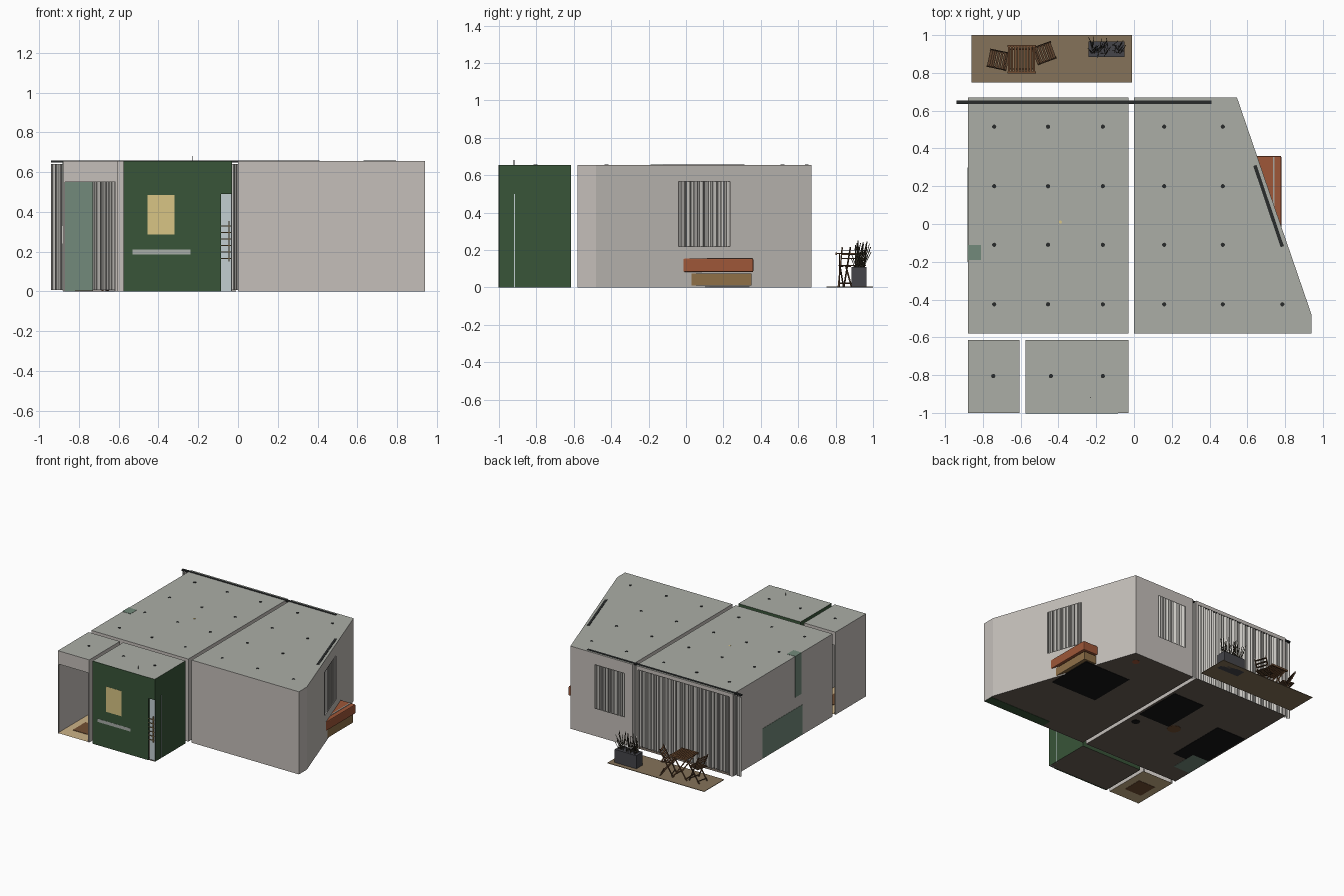
import bpy, bmesh, math, random
from mathutils import Vector, Matrix

if "Cube" in bpy.data.objects:
    bpy.data.objects.remove(bpy.data.objects["Cube"])
random.seed(4)
H = 0.655
mats = {}

def material(rgb):
    if rgb not in mats:
        m = bpy.data.materials.new("paint_%d" % len(mats))
        m.diffuse_color = [((c + .055) / 1.055) ** 2.4 for c in rgb] + [1]
        m.use_nodes = True
        m.node_tree.nodes["Principled BSDF"].inputs["Base Color"].default_value = m.diffuse_color
        mats[rgb] = m
    return mats[rgb]

WALL, CEIL, GREEN = (.77, .75, .73), (.67, .68, .65), (.22, .33, .22)
TEAL, WOOD, DARK, BLACK = (.45, .54, .48), (.45, .31, .2), (.16, .17, .17), (.08, .08, .08)
TAN, RUST, FLOOR = (.80, .70, .53), (.62, .34, .22), (.42, .38, .34)
DECK, GREY, CLOTH, OAK = (.52, .45, .35), (.27, .27, .29), (.78, .77, .75), (.56, .44, .28)

def finish(name, bm, col, M=Matrix()):
    bm.transform(M)
    me = bpy.data.meshes.new(name)
    bm.to_mesh(me)
    bm.free()
    me.materials.append(material(col))
    ob = bpy.data.objects.new(name, me)
    bpy.context.collection.objects.link(ob)
    return ob

def box(bm, x0, x1, y0, y1, z0, z1):
    bmesh.ops.create_cube(bm, size=1, matrix=Matrix.Translation(((x0 + x1) / 2, (y0 + y1) / 2, (z0 + z1) / 2))
                          @ Matrix.Diagonal((x1 - x0, y1 - y0, z1 - z0, 1)))

def bar(bm, p, q, w, h=None):
    p, q = Vector(p), Vector(q)
    d = q - p
    bmesh.ops.create_cube(bm, size=1, matrix=Matrix.Translation((p + q) / 2) @ d.to_track_quat('Z', 'Y').to_matrix().to_4x4()
                          @ Matrix.Diagonal((w, h or w, d.length, 1)))

def boxes(name, col, *dims):
    bm = bmesh.new()
    for d in dims:
        box(bm, *d)
    return finish(name, bm, col)

def disc(name, col, x, y, r, z0, z1):
    bm = bmesh.new()
    bmesh.ops.create_cone(bm, cap_ends=True, segments=20, radius1=r, radius2=r, depth=z1 - z0,
                          matrix=Matrix.Translation((x, y, (z0 + z1) / 2)))
    return finish(name, bm, col)

def wall(name, p, q, col, holes=()):
    """Thin upright wall from p to q; holes are (s0, s1, z0, z1) along its length."""
    p, q = Vector((*p, 0)), Vector((*q, 0))
    L = (q - p).length
    u = (q - p) / L
    ss = sorted({0, L, *[h[i] for h in holes for i in (0, 1)]})
    zs = sorted({0, H, *[h[i] for h in holes for i in (2, 3)]})
    bm = bmesh.new()
    for a, b in zip(ss, ss[1:]):
        for c, d in zip(zs, zs[1:]):
            if any(h[0] < (a + b) / 2 < h[1] and h[2] < (c + d) / 2 < h[3] for h in holes):
                continue
            bm.faces.new([bm.verts.new(p + u * s + Vector((0, 0, z))) for s, z in ((a, c), (b, c), (b, d), (a, d))])
    bmesh.ops.remove_doubles(bm, verts=bm.verts, dist=1e-5)
    finish(name, bm, col)

def slab(name, pts, z, col):
    bm = bmesh.new()
    bm.faces.new([bm.verts.new((x, y, z)) for x, y in pts])
    finish(name, bm, col)

def room(name, pts, col, holes):
    for i, p in enumerate(pts):
        wall("%s_wall_%d" % (name, i), p, pts[(i + 1) % len(pts)], col, holes.get(i, ()))
    slab(name + "_ceiling", pts, H, CEIL)
    slab(name + "_floor", pts, .002, TAN if name == "entry" else FLOOR)

def rect(x0, x1, y0, y1):
    return [(x0, y0), (x1, y0), (x1, y1), (x0, y1)]

# rooms
room("living", rect(-.88, -.03, -.58, .67), WALL, {0: [(.01, .26, 0, .55)], 2: [(.02, .82, 0, .625)]})
room("bedroom", [(0, -.58), (.94, -.58), (.94, -.48), (.545, .67), (0, .67)], WALL,
     {2: [(.465, .756, .22, .565)], 3: [(.215, .475, .22, .565)]})
room("entry", rect(-.88, -.605, -1, -.615), WALL, {0: [(.01, .265, 0, .55)], 2: [(.015, .265, 0, .55)]})
room("bathroom", rect(-.575, -.03, -1, -.615), GREEN, {0: [(.49, .545, 0, .49)]})

# ceiling downlights
spots = [(x, y) for x in (-.74, -.455, -.165, .16, .47) for y in (.515, .2, -.11, -.425)]
spots += [(.785, -.425), (-.745, -.805), (-.44, -.805), (-.165, -.805)]
for x, y in spots:
    disc("downlight", DARK, x, y, .011, H - .01, H + .002)

# curtain rails and pleated curtains
def curtain(name, p, q):
    p, q = Vector((*p, 0)), Vector((*q, 0))
    u = (q - p).normalized()
    n = Vector((-u.y, u.x, 0))
    N = int((q - p).length / .005)
    bm = bmesh.new()
    prev = None
    for i in range(N + 1):
        c = p.lerp(q, i / N) + n * .013 * math.sin(i * 1.25) + u * .004 * math.sin(i * 2.1)
        row = [bm.verts.new(c + Vector((0, 0, z))) for z in (.008, .64)]
        if prev:
            bm.faces.new((prev[0], row[0], row[1], prev[1]))
        prev = row
    finish(name, bm, CLOTH)
    bm = bmesh.new()
    bar(bm, p + Vector((0, 0, H - .004)), q + Vector((0, 0, H - .004)), .018, .016)
    bm.verts.ensure_lookup_table()
    rail = finish(name + "_rail", bm, DARK)
    # keep the rail flat on the ceiling
    for v in rail.data.vertices:
        v.co.z = H + .003 if v.co.z > H - .004 else H - .008

curtain("back_curtain", (-.94, .645), (.41, .645))
curtain("side_curtain", (.64, .31), (.785, -.12))

# bathroom fittings on the front wall
boxes("bathroom_front_panel", GREEN, (-.575, -.085, -1.002, -.995, 0, H))
boxes("mirror", (.85, .77, .52), (-.455, -.32, -1.003, -.985, .285, .485))
boxes("shelf", (.66, .68, .66), (-.53, -.24, -1.003, -.95, .185, .21))
boxes("shower_glass", (.76, .81, .82), (-.085, -.032, -.985, -.98, 0, .49))
boxes("shower_edge", (.76, .81, .82), (-.04, -.029, -.92, -.915, 0, .5))
bm = bmesh.new()
for i in range(6):
    z = .165 + i * .033
    bar(bm, (-.15, -.998, z), (-.035, -.998, z), .005)
for x in (-.125, -.045):
    bar(bm, (x, -.998, .15), (x, -.998, .355), .006)
finish("towel_rack", bm, (.6, .5, .32))
boxes("shower_pipe", DARK, (-.232, -.228, -.922, -.918, .3, .68))

# kitchen along the left wall
boxes("tall_cabinet", TEAL, (-.878, -.73, -.42, -.2, 0, .58))
boxes("base_cabinets", TEAL, (-.882, -.75, -.2, .3, .005, .24))
boxes("extractor_duct", TEAL, (-.882, -.81, -.19, -.11, .33, H + .002))
boxes("worktop", DARK, (-.878, -.74, -.2, .3, .24, .25))

# rugs and mats showing on the underside
boxes("kitchen_rug", BLACK, (-.87, -.61, -.28, .22, 0, .004))
boxes("living_rug", BLACK, (-.33, -.05, 0, .4, 0, .004))
boxes("bed_rug", BLACK, (.33, .74, -.05, .34, 0, .006))
boxes("door_mat", WOOD, (-.82, -.67, -.9, -.74, 0, .005))

# bed reaching through the slanted wall
boxes("bed_base", OAK, (.36, .765, .03, .35, .01, .075))
bed = boxes("mattress", RUST, (.32, .78, -.02, .36, .082, .155))
bv = bed.modifiers.new("round", 'BEVEL')
bv.width = .006
bv.segments = 2
boxes("bed_trim", (.66, .64, .61), (.735, .745, -.015, .355, .15, .158))
boxes("wardrobe", GREEN, (.38, .935, -.578, -.5, 0, .55))

# living room furniture
boxes("sofa", GREY, (-.14, -.04, .02, .4, .01, .1), (-.07, -.04, .02, .4, .1, .19))
disc("dining_table_foot", WOOD, -.38, .0, .05, 0, .01)
disc("dining_table_stem", WOOD, -.38, .0, .012, .01, .18)
disc("dining_table_top", WOOD, -.38, .0, .11, .18, .19)
disc("pendant_lamp", (.85, .77, .52), -.39, .01, .008, .4, H + .002)
disc("stool", BLACK, -.1, -.1, .03, 0, .11)
disc("bedroom_pot", RUST, .46, .57, .028, 0, .08)

# terrace deck with table, chairs and planter
boxes("terrace_deck", DECK, (-.86, -.01, .75, 1, 0, .004))
bm = bmesh.new()
for i in range(9):
    x = -.662 + i * .0165
    box(bm, x - .006, x + .006, .805, .94, .178, .185)
for y in (.803, .942):
    box(bm, -.67, -.52, y - .005, y + .005, .172, .186)
for y in (.82, .925):
    bar(bm, (-.655, y, .005), (-.535, y, .175), .006, .008)
    bar(bm, (-.535, y, .005), (-.655, y, .175), .006, .008)
for x in (-.65, -.54):
    bar(bm, (x, .82, .02), (x, .925, .02), .006)
finish("terrace_table", bm, WOOD)

def chair(name, x, y, ang):
    bm = bmesh.new()
    for s in (-.046, .046):
        bar(bm, (.05, s, 0), (-.05, s, .21), .006, .008)     # front foot up to the back rest
        bar(bm, (-.048, s * .85, 0), (.04, s * .85, .11), .006, .008)
        bar(bm, (-.035, s * .85, .108), (.05, s * .85, .112), .006)
    for i in range(6):
        c = -.036 + i * .017
        box(bm, c - .006, c + .006, -.045, .045, .11, .115)
    for z in (.15, .172, .195):
        c = .05 - z / .21 * .1
        bar(bm, (c, -.048, z), (c, .048, z), .015, .004)
    for c in (.04, -.04):
        bar(bm, (c, -.045, .02), (c, .045, .02), .005)
    finish(name, bm, (.36, .26, .18), Matrix.Translation((x, y, .004)) @ Matrix.Rotation(ang, 4, 'Z'))

chair("chair_left", -.72, .87, math.radians(-12))
chair("chair_right", -.475, .905, math.radians(200))

boxes("planter", GREY, (-.24, -.05, .885, .965, 0, .108))
bm = bmesh.new()
for i in range(55):
    x, y = random.uniform(-.225, -.065), random.uniform(.9, .95)
    top = (x + random.uniform(-.03, .03), min(.99, y + random.uniform(-.035, .045)), random.uniform(.15, .25))
    bar(bm, (x, y, .1), top, .003)
finish("planter_grass", bm, (.27, .25, .2))
